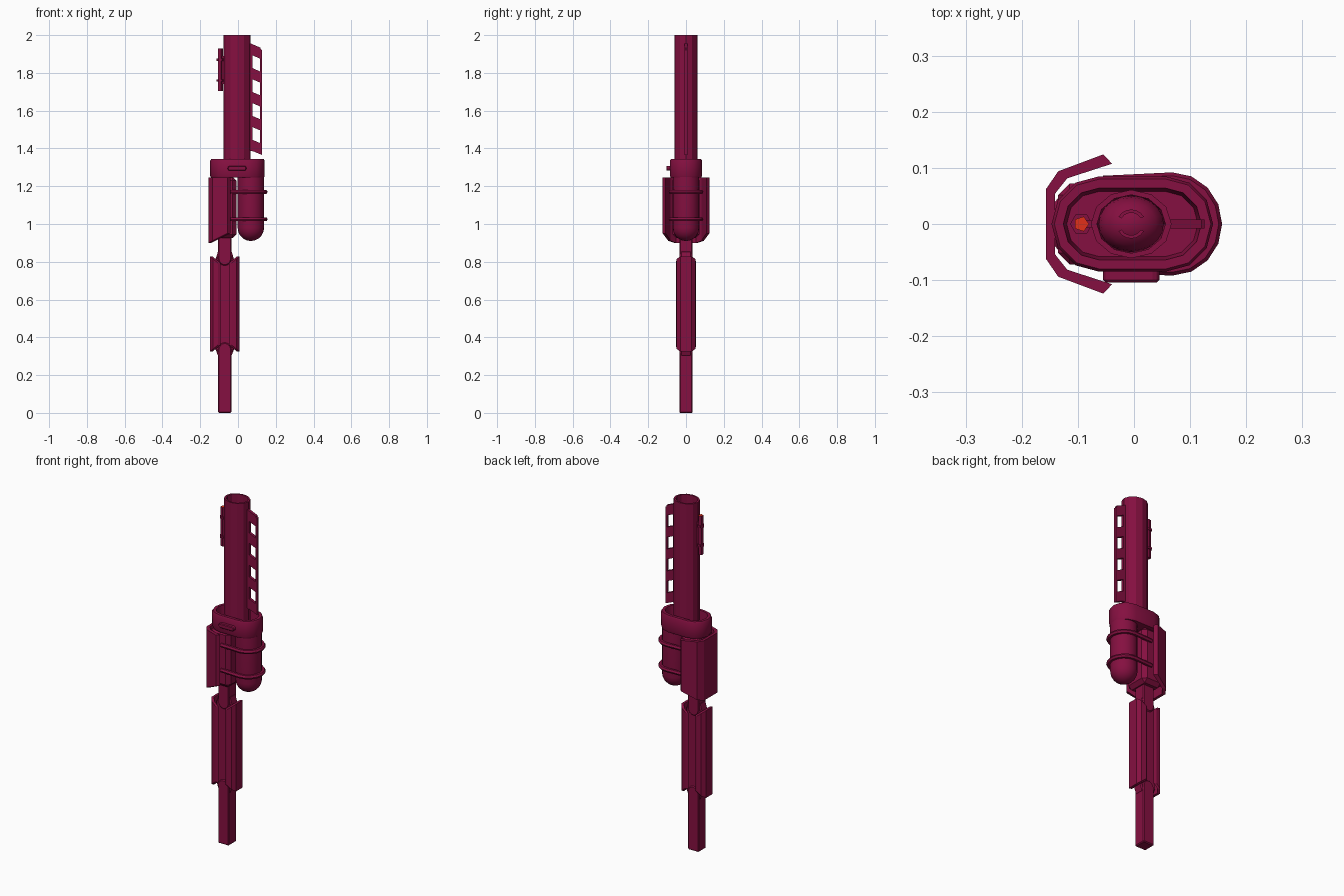
import bpy, bmesh, math
from mathutils import Vector

if "Cube" in bpy.data.objects:
    bpy.data.objects.remove(bpy.data.objects["Cube"])


def material(name, rgb):
    m = bpy.data.materials.new(name)
    m.diffuse_color = (*rgb, 1)
    m.use_nodes = True
    m.node_tree.nodes["Principled BSDF"].inputs["Base Color"].default_value = m.diffuse_color
    return m


CRIMSON = material("dark crimson", (0.235, 0.005, 0.052))
RED = material("bright red", (0.75, 0.03, 0.01))


def finish(name, bm, bevel=0, smooth=False):
    bmesh.ops.recalc_face_normals(bm, faces=bm.faces)
    me = bpy.data.meshes.new(name)
    bm.to_mesh(me)
    bm.free()
    me.materials.append(CRIMSON)
    ob = bpy.data.objects.new(name, me)
    bpy.context.collection.objects.link(ob)
    if bevel:
        mod = ob.modifiers.new("bevel", "BEVEL")
        mod.width, mod.segments, mod.limit_method = bevel, 1, "ANGLE"
        mod.angle_limit = math.radians(40)
    if smooth:
        bpy.ops.object.select_all(action="DESELECT")
        ob.select_set(True)
        bpy.context.view_layer.objects.active = ob
        bpy.ops.object.shade_smooth_by_angle(angle=math.radians(40))
    return ob


def loft(name, rings, closed=False, **kw):
    """Skin a list of equal-length point rings; cap the ends or close into a loop."""
    bm = bmesh.new()
    vs = [[bm.verts.new(p) for p in r] for r in rings]
    n = len(vs[0])
    pairs = list(zip(vs, vs[1:])) + ([(vs[-1], vs[0])] if closed else [])
    for a, b in pairs:
        for i in range(n):
            j = (i + 1) % n
            bm.faces.new((a[i], a[j], b[j], b[i]))
    if not closed:
        bm.faces.new(vs[0])
        bm.faces.new(vs[-1])
    return finish(name, bm, **kw)


def ellipse(cx, rx, ry, z, n):
    return [(cx + rx * math.cos(2 * math.pi * i / n),
             ry * math.sin(2 * math.pi * i / n), z) for i in range(n)]


def stadium(x0, x1, r, z, n=6):
    """Long rounded outline, with its ends at x0 and x1 and half width r."""
    pts = []
    for cx, start in ((x1 - r, -90), (x0 + r, 90)):
        for i in range(n + 1):
            a = math.radians(start + 180 * i / n)
            pts.append((cx + r * math.cos(a), r * math.sin(a), z))
    return pts


def channel(name, half, bottom, top, t, side=1, cx=0):
    """Bent plate: half is the (x, y) outline mirrored in y, bottom/top give z from x."""
    line = [(x, -y) for x, y in half] + [(x, y) for x, y in reversed(half)]
    rings = []
    for x, y in line:
        xi, yi = x + t, y * (1 - t / 0.12)
        rings.append([(cx + side * px, py, z(x)) for px, py, z in
                      ((x, y, bottom), (xi, yi, bottom), (xi, yi, top), (x, y, top))])
    return loft(name, rings)


def slab(name, outline, h, bevel=0):
    """Flat x-z outline extruded to y = -h and +h."""
    return loft(name, [[(x, y, z) for x, z in outline] for y in (-h, h)], bevel=bevel)


def box(name, x, y, z, bevel=0):
    return loft(name, [[(x[0], y[0], k), (x[1], y[0], k), (x[1], y[1], k), (x[0], y[1], k)]
                       for k in z], bevel=bevel)


# Barrel: hollow faceted tube with a domed plug inside
B = -0.005
loft("barrel", [ellipse(B, 0.072, 0.061, 1.27, 12), ellipse(B, 0.072, 0.061, 2.0, 12),
                ellipse(B, 0.061, 0.052, 2.0, 12), ellipse(B, 0.058, 0.049, 1.27, 12)],
     closed=True)
loft("barrel_plug", [ellipse(B, 0.058 * math.cos(a), 0.05 * math.cos(a),
                             1.75 + 0.05 * math.sin(a), 20)
                     for a in [math.radians(d) for d in (0, 20, 40, 60, 75, 86)]], smooth=True)
for s in (-1, 1):  # curved marks on the plug
    arc = [math.radians(30 + 20 * i) for i in range(7)]
    loft("plug_mark", [[(B + r * math.cos(a), s * r * math.sin(a), z) for r, z in
                        ((0.02, 1.785), (0.026, 1.785), (0.026, 1.802), (0.02, 1.802))]
                       for a in arc])

# Collar: rounded cup around the barrel root
loft("collar", [stadium(-0.142, 0.137, 0.081, 1.245), stadium(-0.147, 0.141, 0.085, 1.255),
                stadium(-0.147, 0.141, 0.085, 1.335), stadium(-0.142, 0.137, 0.08, 1.343),
                stadium(-0.126, 0.12, 0.064, 1.343), stadium(-0.12, 0.114, 0.058, 1.29)],
     smooth=True)
loft("collar_button", [[(x, y, z) for x, z in
                        ((-0.055, 1.29), (-0.047, 1.282), (0.037, 1.282), (0.045, 1.29),
                         (0.045, 1.3), (0.037, 1.308), (-0.047, 1.308), (-0.055, 1.3))]
                       for y in (-0.08, -0.104)], bevel=0.004)

# Ventilated side rail: teeth sloping down and out to a strip
slab("rail_strip", [(0.116, 1.372), (0.126, 1.366), (0.126, 1.922), (0.116, 1.93)], 0.008)
for i in range(5):
    z = 1.405 + i * 0.1265
    slab("rail_tooth", [(0.062, z - 0.012), (0.12, z - 0.037), (0.12, z + 0.022),
                        (0.062, z + 0.047)], 0.008)
slab("rail_base", [(0.06, 1.39), (0.076, 1.384), (0.076, 1.947), (0.06, 1.954)], 0.008)

# Pointer tube with a red end and two clips
tube = loft("pointer_tube", [ellipse(-0.094, 0.014, 0.014, z, 5) for z in (1.705, 1.93)])
tube.data.materials.append(RED)
for f in tube.data.polygons:
    if f.normal.z > 0.9:
        f.material_index = 1
for z in (1.76, 1.87):
    loft("pointer_clip", [ellipse(-0.094, 0.02, 0.02, z + d, 6) for d in (-0.006, 0.006)])
box("pointer_mount", (-0.085, -0.065), (-0.007, 0.007), (1.74, 1.89))

# Canister with a domed bottom
dome = [math.radians(d) for d in (-87, -70, -52, -35, -17)]
loft("canister", [ellipse(0.068, 0.07 * math.cos(a), 0.07 * math.cos(a),
                          0.98 + 0.07 * math.sin(a), 20) for a in dome]
     + [ellipse(0.068, 0.07, 0.07, z, 20) for z in (0.98, 1.25)], smooth=True)

# Two straps looping round the canister back to the body
for z in (1.025, 1.17):
    path = [(-0.055, -0.074)]
    path += [(0.068 + 0.077 * math.cos(a), 0.08 * math.sin(a))
             for a in [math.radians(-90 + 22.5 * i) for i in range(9)]] + [(-0.055, 0.074)]
    rings = []
    for i, (x, y) in enumerate(path):
        p, q = path[max(i - 1, 0)], path[min(i + 1, len(path) - 1)]
        nrm = Vector((q[1] - p[1], p[0] - q[0])).normalized()
        rings.append([(x + nrm.x * 0.012 * math.cos(k * math.pi / 3),
                       y + nrm.y * 0.012 * math.cos(k * math.pi / 3),
                       z + 0.012 * math.sin(k * math.pi / 3)) for k in range(6)])
    loft("strap", rings, smooth=True)

# Receiver body and the bent guard plate around it
box("body", (-0.135, -0.008), (-0.072, 0.072), (0.925, 1.25), bevel=0.02)
channel("guard_plate", [(-0.055, 0.124), (-0.135, 0.094), (-0.157, 0.062)],
        lambda x: 0.90 + (x + 0.157) * 0.5, lambda x: 1.245, 0.016)

# Upper and lower shafts with rounded lugs
S = -0.07


def lug(name, z_flat, z_round, sign):
    arc = [math.radians(20 * i) for i in range(10)]
    outline = [(S + 0.035, z_flat)] + [
        (S + 0.035 * math.cos(a), z_round - sign * 0.035 + sign * 0.035 * math.sin(a))
        for a in arc] + [(S - 0.035, z_flat)]
    slab(name, outline, 0.035, bevel=0.005)


lug("lower_shaft", 0.0, 0.372, 1)
lug("upper_shaft", 0.94, 0.78, -1)

# Grip: core with tapered ends and a bent plate on each side
slab("grip_core", [(S - 0.035, 0.3), (S + 0.035, 0.3), (S + 0.05, 0.34), (S + 0.05, 0.81),
                   (S + 0.035, 0.858), (S - 0.035, 0.858), (S - 0.05, 0.81),
                   (S - 0.05, 0.34)], 0.029, bevel=0.006)
for s in (-1, 1):
    channel("grip_plate", [(-0.036, 0.053), (-0.062, 0.05), (-0.079, 0.03)],
            lambda x: 0.325 + (x + 0.079) * 0.8, lambda x: 0.828 - (x + 0.079) * 0.8,
            0.014, side=-s, cx=S)
